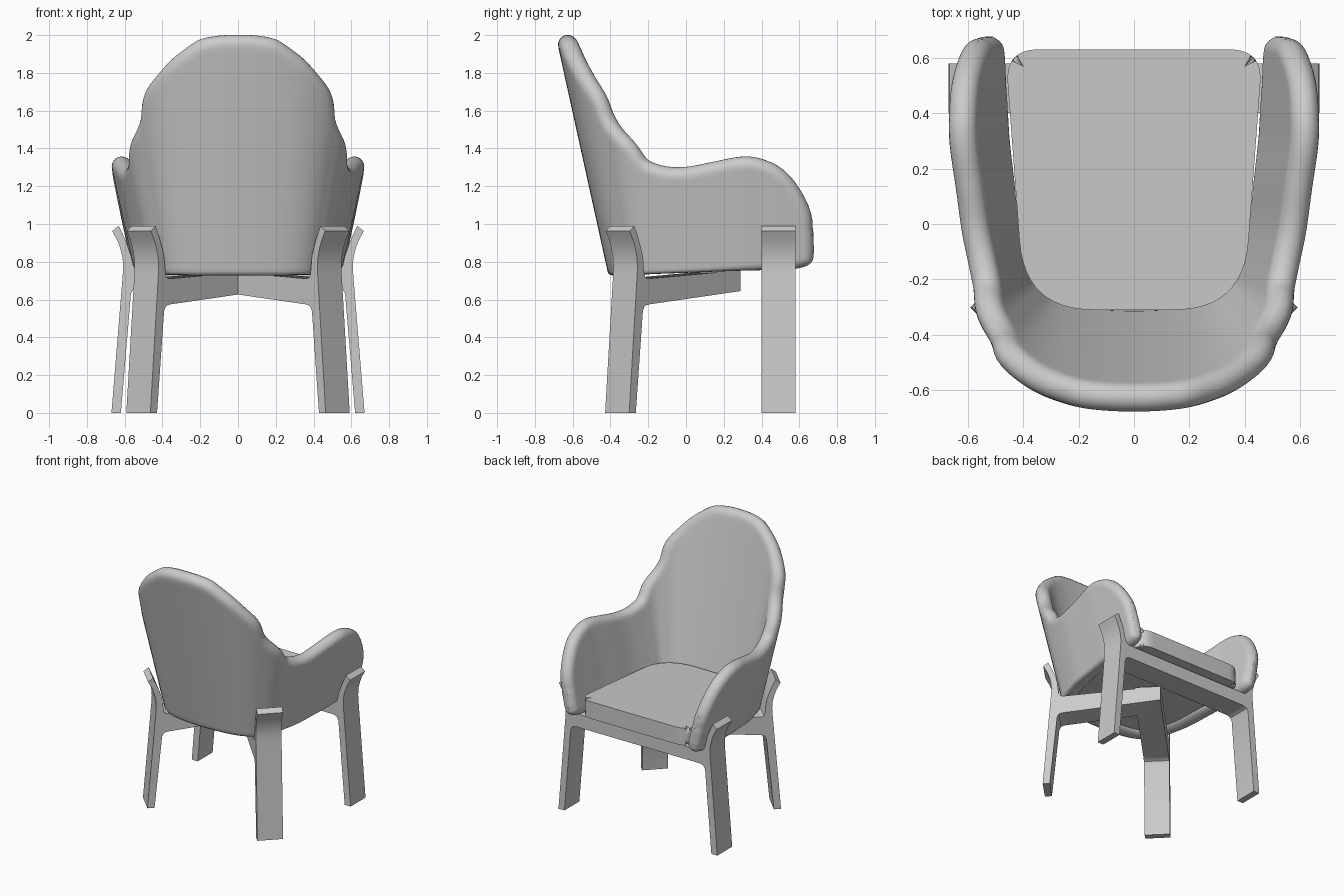
import bpy, bmesh, math
from mathutils import Vector, kdtree

if "Cube" in bpy.data.objects:
    bpy.data.objects.remove(bpy.data.objects["Cube"])


def finish(name, bm, angle=40):
    bmesh.ops.recalc_face_normals(bm, faces=bm.faces)
    me = bpy.data.meshes.new(name)
    bm.to_mesh(me)
    bm.free()
    ob = bpy.data.objects.new(name, me)
    bpy.context.collection.objects.link(ob)
    bpy.ops.object.select_all(action='DESELECT')
    ob.select_set(True)
    bpy.context.view_layer.objects.active = ob
    bpy.ops.object.shade_smooth_by_angle(angle=math.radians(angle))
    return ob


def catmull(keys, steps):
    pts = [Vector(k) for k in keys]
    ext = [2 * pts[0] - pts[1]] + pts + [2 * pts[-1] - pts[-2]]
    out = []
    for i in range(1, len(ext) - 2):
        a, b, c, d = ext[i - 1:i + 3]
        for s in range(steps):
            t = s / steps
            out.append(0.5 * (2 * b + (c - a) * t + (2 * a - 5 * b + 4 * c - d) * t * t
                              + (3 * b - a - 3 * c + d) * t ** 3))
    return out + [pts[-1]]


# Shell: U-shaped plan flaring outward, keys are x, y, top height, bottom height
HALF = [(0, -.36, 2.0, .73), (.10, -.357, 1.995, .73), (.18, -.35, 1.97, .73),
        (.26, -.335, 1.89, .731), (.32, -.31, 1.77, .732), (.36, -.275, 1.61, .733),
        (.395, -.235, 1.47, .735), (.415, -.18, 1.355, .737), (.435, -.11, 1.312, .74),
        (.46, 0, 1.30, .744), (.475, .15, 1.327, .75), (.49, .30, 1.355, .755),
        (.494, .40, 1.345, .757), (.498, .50, 1.30, .76), (.50, .58, 1.22, .765),
        (.502, .64, 1.12, .78), (.503, .67, 1.03, .805), (.504, .68, .95, .85)]
keys = [(-x, y, h, b) for x, y, h, b in reversed(HALF[1:])] + HALF
cols = catmull(keys, 6)
ROWS, R, FLARE = 30, .052, .22
mid, nor = [], []
for i, c in enumerate(cols):
    a, b = cols[max(i - 1, 0)], cols[min(i + 1, len(cols) - 1)]
    n = Vector((b.y - a.y, a.x - b.x, 0)).normalized()
    col = []
    for j in range(ROWS + 1):
        v = (1 - math.cos(math.pi * j / ROWS)) / 2
        z = c[3] + (c[2] - c[3]) * v
        col.append(Vector((c.x, c.y, z)) + n * FLARE * (z - .74))
    mid.append(col)
    nor.append((n + Vector((0, 0, -FLARE))).normalized())


def edge_tree(line):
    pts = [a.lerp(b, k / 10) for a, b in zip(line, line[1:]) for k in range(10)] + [line[-1]]
    tree = kdtree.KDTree(len(pts))
    for i, p in enumerate(pts):
        tree.insert(p, i)
    tree.balance()
    return tree


rim = edge_tree(mid[0] + [c[-1] for c in mid] + mid[-1][::-1])
hem = edge_tree([c[0] for c in mid])
bm = bmesh.new()
for side in (1, -1):
    grid = []
    for i, col in enumerate(mid):
        row = []
        for p in col:
            sharp = 1 + 1.4 * min(1, max(0, (.5 - cols[i].y) / .4))
            d = min(R, rim.find(p)[2], hem.find(p)[2] * sharp)
            t = math.sqrt(max(0, R * R - (R - d) ** 2))
            row.append(bm.verts.new(p + nor[i] * t * side))
        grid.append(row)
    for a, b in zip(grid, grid[1:]):
        for j in range(ROWS):
            bm.faces.new((a[j], b[j], b[j + 1], a[j + 1]))
bmesh.ops.remove_doubles(bm, verts=bm.verts, dist=1e-5)
finish("shell", bm, 75)

# Seat cushion: rounded trapezoid, slightly tilted
corners = [((.465, .63), .12), ((-.465, .63), .12), ((-.395, -.31), .25), ((.395, -.31), .25)]
outline = []
for i, (p, cut) in enumerate(corners):
    p = Vector(p)
    a = p + (Vector(corners[i - 1][0]) - p).normalized() * cut
    b = p + (Vector(corners[(i + 1) % 4][0]) - p).normalized() * cut
    for k in range(13):
        t = k / 12
        outline.append(a * (1 - t) ** 2 + p * 2 * t * (1 - t) + b * t * t)
bm = bmesh.new()
lo = [bm.verts.new((p.x, p.y, .765 + .035 * p.y)) for p in outline]
hi = [bm.verts.new((p.x, p.y, .895 + .035 * p.y)) for p in outline]
bm.faces.new(lo)
bm.faces.new(hi)
n = len(outline)
for i in range(n):
    k = (i + 1) % n
    bm.faces.new((lo[i], lo[k], hi[k], hi[i]))
rims = [e for e in bm.edges if (e.verts[0] in lo) == (e.verts[1] in lo)]
bmesh.ops.bevel(bm, geom=rims, offset=.045, segments=5, profile=.5, affect='EDGES')
finish("seat", bm)


# Leg frames: one bent profile with a rail, extruded and mirrored
def leg_frame(name, origin, angle, end, top, bottom, end_top, end_bottom):
    prof = [(.025, 0), (-.034, .72), (-.037, .77), (-.034, .82), (-.022, .87), (-.005, .915),
            (.021, .962), (-.014, .99), (-.04, .935), (-.062, .88), (-.078, .83),
            (-.088, top + .03), (-.096, top + .008), (-.115, top), (end, end_top),
            (end, end_bottom), (-.13, bottom), (-.105, bottom - .004), (-.09, bottom - .012),
            (-.078, bottom - .035), (-.025, 0)]
    out = Vector((math.cos(angle), math.sin(angle), 0))
    across = Vector((-out.y, out.x, 0)) * .09
    bm = bmesh.new()
    rings = [[bm.verts.new(Vector(origin) + out * s + across * w + Vector((0, 0, z)))
              for s, z in prof] for w in (-1, 1)]
    for r in rings:
        bm.faces.new(r)
    for i in range(len(prof)):
        k = (i + 1) % len(prof)
        bm.faces.new((rings[0][i], rings[0][k], rings[1][k], rings[1][i]))
    ob = finish(name, bm, 30)
    ob.modifiers.new("mirror", 'MIRROR')


leg_frame("front_leg_frame", (.645, .49, 0), 0, -.645, .765, .665, .765, .665)
leg_frame("back_leg_frame", (.51, -.347, 0), -math.pi / 4, -.81, .71, .575, .755, .645)
